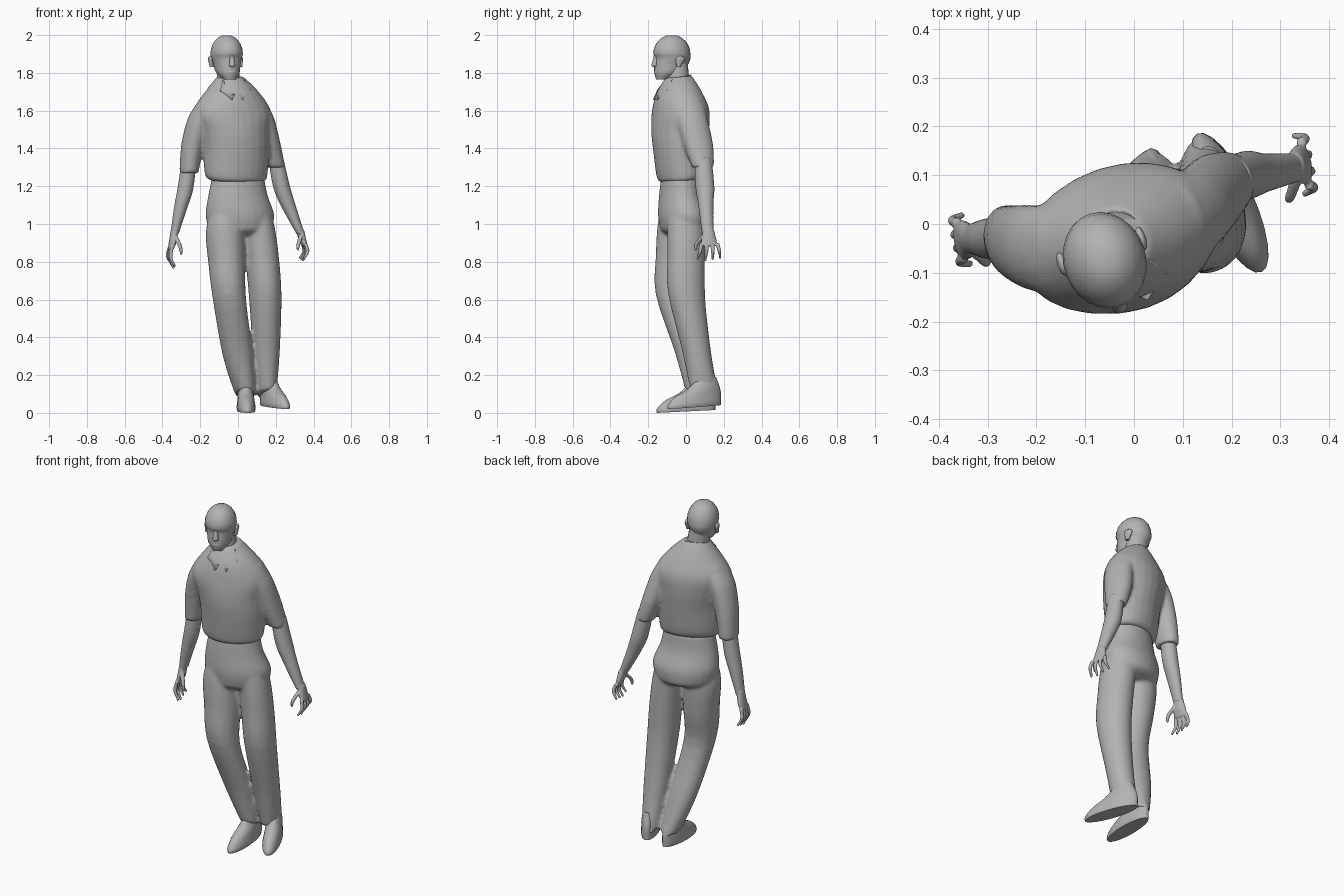
import bpy, bmesh
from math import sin, cos, pi, radians
from mathutils import Vector, Matrix

if "Cube" in bpy.data.objects:
    bpy.data.objects.remove(bpy.data.objects["Cube"], do_unlink=True)

grey = bpy.data.materials.new("plain_grey")
grey.use_nodes = True
grey.diffuse_color = (.45, .45, .45, 1)
shader = grey.node_tree.nodes["Principled BSDF"]
shader.inputs["Base Color"].default_value = grey.diffuse_color
shader.inputs["Roughness"].default_value = .7


def finish(name, bm):
    """Turn a bmesh into a smooth grey object with sharp hems."""
    bmesh.ops.recalc_face_normals(bm, faces=bm.faces)
    mesh = bpy.data.meshes.new(name)
    bm.to_mesh(mesh)
    bm.free()
    mesh.materials.append(grey)
    for face in mesh.polygons:
        face.use_smooth = True
    mesh.set_sharp_from_angle(angle=radians(50))
    obj = bpy.data.objects.new(name, mesh)
    bpy.context.collection.objects.link(obj)
    return obj


def blend(name, pieces, voxel, rounds):
    """Fuse overlapping pieces into one soft continuous skin."""
    bm = bmesh.new()
    for piece in pieces:
        bm.from_mesh(piece.data)
        bpy.data.objects.remove(piece, do_unlink=True)
    fused = finish(name, bm)
    remesh = fused.modifiers.new("fuse", "REMESH")
    remesh.mode = "VOXEL"
    remesh.voxel_size = voxel
    remesh.use_smooth_shade = True
    soften = fused.modifiers.new("soften", "SMOOTH")
    soften.factor = .5
    soften.iterations = rounds


def flow(stations, steps=4):
    """Fill in stations along a smooth spline that passes through them all."""
    points = [Vector(station) for station in stations]
    filled = []
    for i in range(len(points) - 1):
        start, end = points[i], points[i + 1]
        before = points[max(i - 1, 0)]
        after = points[min(i + 2, len(points) - 1)]
        leave, arrive = (end - before) / 2, (after - start) / 2
        for step in range(steps):
            t = step / steps
            ease = t * t * (3 - 2 * t)
            tangent = leave * t * (1 - t) ** 2 - arrive * t * t * (1 - t)
            filled.append(start.lerp(end, ease) + tangent)
    return filled + [points[-1]]


def dome_rings(ring, height, steps=6):
    """Shrink a ring along a quarter ellipse to close an end."""
    x, y, z, wide, deep = ring
    angles = [pi / 2 * step / steps for step in range(1, steps)]
    return [Vector((x, y, z + height * sin(a), wide * cos(a), deep * cos(a))) for a in angles]


def loft(name, stations, yaw=0, slope=0, dome=0, sides=24):
    """Skin level ovals given as (x, y, z, half width, half depth)."""
    rings = flow(stations)
    if dome:
        rings += dome_rings(rings[-1], dome)
    turn = Matrix.Rotation(radians(yaw), 3, "Z")
    bm = bmesh.new()
    loops = []
    for x, y, z, wide, deep in rings:
        loop = []
        for i in range(sides):
            angle = 2 * pi * i / sides
            u, v = wide * cos(angle), deep * sin(angle)
            loop.append(bm.verts.new(Vector((x, y, z)) + turn @ Vector((u, v, slope * v))))
        loops.append(loop)
    for low, high in zip(loops, loops[1:]):
        for i in range(sides):
            j = (i + 1) % sides
            bm.faces.new((low[i], low[j], high[j], high[i]))
    bm.faces.new(loops[0])
    bm.faces.new(loops[-1])
    return finish(name, bm)


def around(origin, yaw, x, y):
    """Local offset turned by yaw and moved to an origin."""
    offset = Matrix.Rotation(radians(yaw), 2) @ Vector((x, y))
    return origin[0] + offset.x, origin[1] + offset.y


SIDES = (("left", 1), ("right", -1))
TWIST = 18

# Shirt: body turned toward the model's left, sleeves from hem to shoulder
shirt_body = loft("shirt_body", [
    (0, -.03, 1.23, .15, .1),
    (-.01, -.03, 1.26, .17, .12),
    (-.01, -.03, 1.4, .18, .14),
    (-.02, -.03, 1.5, .19, .15),
    (-.03, -.03, 1.6, .21, .145),
    (-.03, -.04, 1.7, .145, .115),
    (-.04, -.04, 1.78, .07, .07)], yaw=TWIST, slope=.1)
right_sleeve = loft("right_sleeve", [
    (-.26, -.03, 1.27, .05, .07),
    (-.24, -.04, 1.42, .06, .08),
    (-.2, -.05, 1.56, .065, .09),
    (-.15, -.05, 1.65, .06, .08)], yaw=8, dome=.03)
left_sleeve = loft("left_sleeve", [
    (.2, .09, 1.3, .05, .06),
    (.165, .065, 1.42, .06, .08),
    (.13, .03, 1.56, .06, .085),
    (.085, .01, 1.65, .06, .08)], yaw=14, dome=.03)
blend("shirt", [shirt_body, right_sleeve, left_sleeve], .01, 6)

# Collar stand and two folded flaps
collar = (-.04, -.045)
loft("collar_stand", [(*collar, 1.73, .09, .09), (*collar, 1.77, .07, .07)], yaw=TWIST, slope=.3)
flap_outline = [(.06, -.05, 1.765), (.01, -.11, 1.69), (.03, -.126, 1.66), (.085, -.085, 1.71)]
for label, side in SIDES:
    bm = bmesh.new()
    bm.faces.new([bm.verts.new((*around(collar, TWIST, side * x, y), z)) for x, y, z in flap_outline])
    flap = finish(label + "_collar_flap", bm)
    flap.modifiers.new("thickness", "SOLIDIFY").thickness = .012

# Neck
loft("neck", [(-.04, -.04, 1.7, .06, .06), (-.06, -.05, 1.85, .06, .06)], yaw=TWIST)

# Head: height, front reach, back reach and half width, then a domed skull
head = (-.06, -.075)


def head_part(name, rows, **options):
    loft(name, [(*around(head, TWIST, x, y), z, wide, deep) for x, y, z, wide, deep in rows],
         yaw=TWIST, **options)


skull = [(1.765, .085, -.03, .03), (1.8, .095, .05, .06), (1.84, .095, .085, .07),
         (1.875, .092, .1, .08), (1.9, .1, .1, .085)]
head_part("head", [(0, (back - front) / 2, z, wide, (front + back) / 2)
                   for z, front, back, wide in skull], dome=.102)

# Nose, lips and ears
head_part("nose", [(0, -.09, 1.89, .01, .01), (0, -.095, 1.84, .017, .018)], dome=-.01)
head_part("lips", [(0, -.085, 1.805, .025, .012)] * 2, dome=.01)
for label, side in SIDES:
    head_part(label + "_ear", [(side * .08, .01, 1.83, .01, .01),
                               (side * .085, .02, 1.87, .01, .025)], dome=.02)

# Trousers: seat and two legs, with hems lower at the heel
seat = loft("trouser_seat", [
    (0, -.03, 1.25, .14, .1),
    (0, -.03, 1.15, .16, .11),
    (.01, -.015, 1.05, .185, .13),
    (.01, -.01, .98, .17, .125)], yaw=13, dome=-.05)
right_leg = loft("right_trouser_leg", [
    (-.06, -.04, 1.1, .07, .08),
    (-.07, -.05, .97, .1, .1),
    (-.06, -.06, .8, .098, .1),
    (-.045, -.07, .6, .088, .09),
    (0, .02, .3, .08, .08),
    (.04, .075, .1, .055, .08)], yaw=4, slope=-.3)
left_leg = loft("left_trouser_leg", [
    (.09, 0, 1.1, .07, .09),
    (.11, 0, .97, .085, .1),
    (.13, 0, .8, .088, .1),
    (.145, .005, .6, .085, .1),
    (.15, .06, .3, .07, .08),
    (.15, .1, .1, .052, .08)], yaw=12, slope=-.3)
blend("trousers", [seat, right_leg, left_leg], .01, 6)


# Shoes: height, heel end, toe end and half width
def shoe(name, heel, yaw, lift, pitch):
    length = .31
    rows = [(0, 0, length, .045), (.02, 0, length, .05), (.06, 0, .27, .045),
            (.1, .01, .19, .04), (.15, .03, .14, .03)]
    rings = []
    for z, start, end, wide in rows:
        middle = (start + end) / 2
        rise = lift + pitch * (length - middle)
        rings.append((*around(heel, yaw, 0, -middle), z + rise, wide, (end - start) / 2))
    loft(name, rings, yaw=yaw, slope=pitch)


shoe("right_shoe", (.035, .155), 3, 0, .05)
shoe("left_shoe", (.13, .185), 25, .02, .07)


# Bare arms: forearm, palm, four curled fingers and a thumb in one skin
def arm(label, forearm, wrist, side, size, width):
    wx, wy, wz = wrist
    pieces = [loft("forearm", forearm)]

    def part(name, rows, sides=12):
        placed = [(*around((wx, wy), 10, side * x, y * width), wz + z * size, wide, deep)
                  for x, y, z, wide, deep in rows]
        pieces.append(loft(name, placed, yaw=10, sides=sides, dome=-.01))

    part("palm", [(0, 0, .02, .02, .028), (.01, 0, -.05, .02, .04), (.02, 0, -.09, .015, .042)], 16)
    for i, name in enumerate(("index", "middle", "ring", "little")):
        y = (i - 1.5) * .024
        reach = .11 - .01 * abs(i - 1)
        part(name + "_finger", [(.02, y, -.08, .01, .011),
                                (.03, y * 1.2, -.09 - reach / 2, .01, .01),
                                (.01, y * 1.4, -.09 - reach, .007, .007)])
    part("thumb", [(0, -.02, -.02, .012, .014), (-.02, -.05, -.08, .011, .011),
                   (-.025, -.055, -.12, .007, .007)])
    blend(label + "_arm", pieces, .004, 3)


arm("right", [
    (-.26, -.03, 1.32, .04, .045),
    (-.28, -.03, 1.18, .042, .045),
    (-.305, -.03, 1.08, .035, .04),
    (-.335, -.03, .95, .022, .03)], (-.335, -.03, .955), -1, .92, 1)
arm("left", [
    (.2, .09, 1.35, .04, .045),
    (.23, .1, 1.2, .045, .05),
    (.265, .105, 1.1, .04, .04),
    (.33, .115, .95, .022, .03)], (.33, .12, .955), 1, .72, 1.2)
